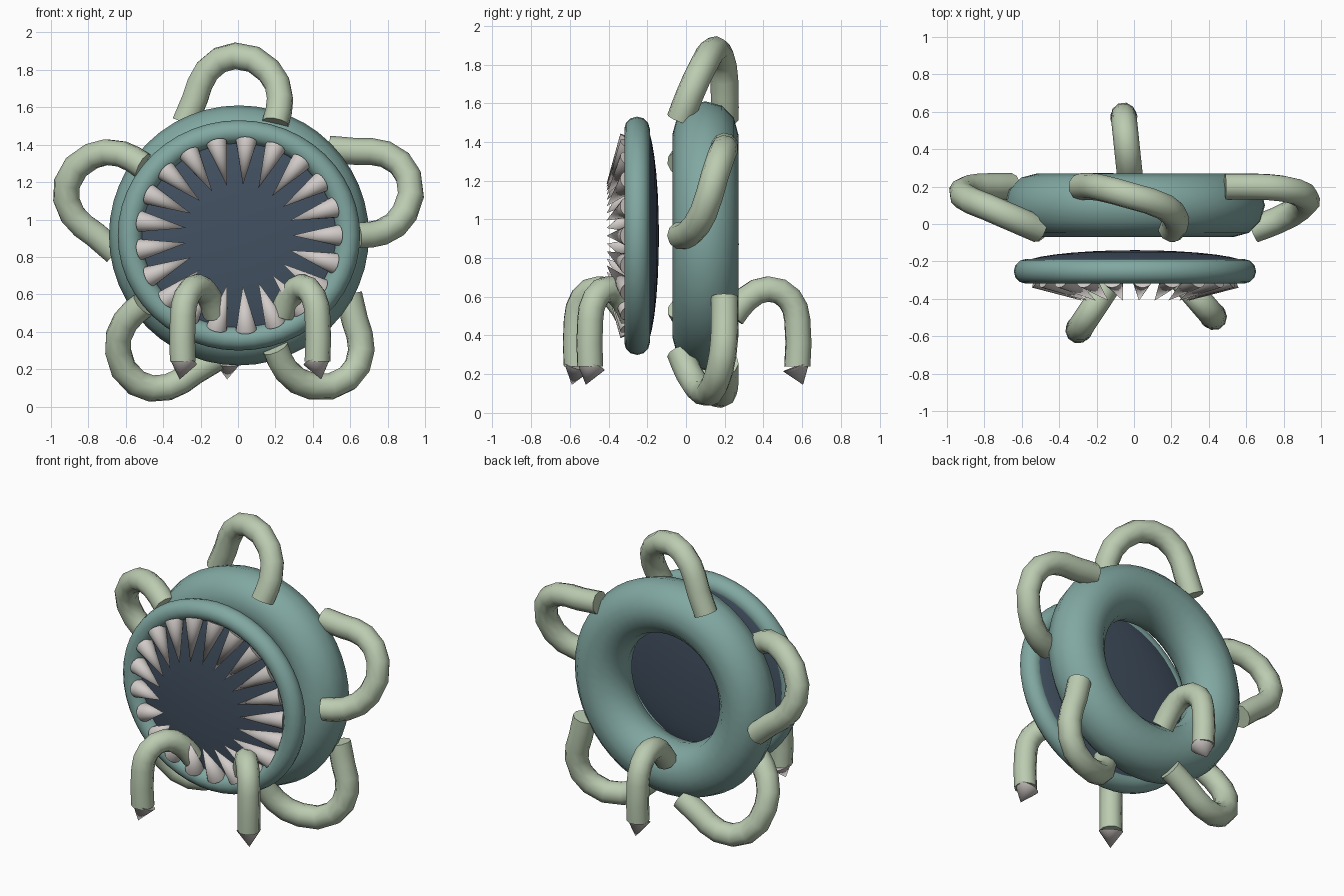
import bpy
from math import pi, cos, sin, radians
from mathutils import Vector, Matrix

cube = bpy.data.objects.get("Cube")
if cube:
    bpy.data.objects.remove(cube, do_unlink=True)


def make_material(name, rgb):
    m = bpy.data.materials.new(name)
    m.use_nodes = True
    m.diffuse_color = (*rgb, 1)
    m.node_tree.nodes["Principled BSDF"].inputs["Base Color"].default_value = (*rgb, 1)
    return m


teal = make_material("teal", (0.22, 0.39, 0.36))
sage = make_material("sage green", (0.50, 0.60, 0.44))
navy = make_material("dark slate", (0.055, 0.082, 0.12))
bone = make_material("bone", (0.64, 0.60, 0.58))

CENTER = Vector((0.005, 0, 0.915))
SQUASH = 0.95


def finish(ob, name, mat):
    ob.name = name
    ob.data.materials.clear()
    ob.data.materials.append(mat)
    bpy.ops.object.select_all(action='DESELECT')
    ob.select_set(True)
    bpy.context.view_layer.objects.active = ob
    bpy.ops.object.shade_smooth_by_angle(angle=radians(50))
    return ob


def ring(name, y, outer, tube, squash=1.0):
    bpy.ops.mesh.primitive_torus_add(
        major_segments=48, minor_segments=12, major_radius=outer - tube,
        minor_radius=tube, location=CENTER + Vector((0, y, 0)), rotation=(pi / 2, 0, 0))
    ob = bpy.context.object
    ob.scale = (1, squash, 1)
    return finish(ob, name, teal)


def tube(name, points, radius):
    """Round tube with closed ends along a path."""
    cu = bpy.data.curves.new(name, 'CURVE')
    cu.dimensions = '3D'
    cu.bevel_depth = radius
    cu.bevel_resolution = 3
    cu.use_fill_caps = True
    cu.resolution_u = 2
    sp = cu.splines.new('BEZIER')
    sp.bezier_points.add(len(points) - 1)
    for bp, p in zip(sp.bezier_points, points):
        bp.co = p
        bp.handle_left_type = bp.handle_right_type = 'AUTO'
    tmp = bpy.data.objects.new(name + "_path", cu)
    bpy.context.collection.objects.link(tmp)
    dg = bpy.context.evaluated_depsgraph_get()
    mesh = bpy.data.meshes.new_from_object(tmp.evaluated_get(dg))
    bpy.data.objects.remove(tmp, do_unlink=True)
    ob = bpy.data.objects.new(name, mesh)
    bpy.context.collection.objects.link(ob)
    return finish(ob, name, sage)


def spike(name, base, tip, radius):
    base, tip = Vector(base), Vector(tip)
    axis = tip - base
    bpy.ops.mesh.primitive_cone_add(
        vertices=16, radius1=radius, radius2=0, depth=axis.length,
        location=(base + tip) / 2,
        rotation=axis.to_track_quat('Z', 'Y').to_euler())
    return finish(bpy.context.object, name, bone)


# Body ring and mouth ring
ring("body_ring", 0.10, 0.695, 0.17)
ring("mouth_ring", -0.253, 0.648, 0.066, SQUASH)

# Shallow dark disc closing the mouth
bpy.ops.mesh.primitive_uv_sphere_add(
    segments=48, ring_count=16, radius=1,
    location=CENTER + Vector((0, -0.22, 0)), rotation=(pi / 2, 0, 0))
bpy.context.object.scale = (0.61, 0.61 * SQUASH, 0.08)
finish(bpy.context.object, "mouth_disc", navy)

# Teeth around the mouth, pointing inward and forward
TEETH = 21
for i in range(TEETH):
    a = 2 * pi * i / TEETH
    d = Vector((cos(a), 0, sin(a) * SQUASH))
    spike(f"tooth_{i + 1}", CENTER + d * 0.53 + Vector((0, -0.29, 0)),
          CENTER + d * 0.285 + Vector((0, -0.41, 0)), 0.056)

# Five looping tentacles, given relative to the ring centre
loop = [(0.195, -0.03, 0.60), (0.22, 0.02, 0.73), (0.16, 0.09, 0.88),
        (-0.02, 0.15, 0.96), (-0.17, 0.19, 0.88), (-0.235, 0.20, 0.73),
        (-0.29, 0.20, 0.60)]
for i in range(5):
    turn = Matrix.Rotation(2 * pi * i / 5, 3, 'Y')
    tube(f"tentacle_loop_{i + 1}", [CENTER + turn @ Vector(p) for p in loop], 0.072)

# Three arched legs: hip and foot positions in plan
legs = {"front_right": ((-0.12, -0.30), (-0.295, -0.565)),
        "front_left": ((0.24, -0.28), (0.425, -0.495)),
        "back": ((-0.02, 0.24), (-0.055, 0.575))}
arch = [(0, 0.50), (0.22, 0.59), (0.55, 0.64), (0.88, 0.59), (1, 0.48), (1, 0.24)]
for side, (hip, foot) in legs.items():
    hip, foot = Vector((*hip, 0)), Vector((*foot, 0))
    path = [hip.lerp(foot, t) + Vector((0, 0, z)) for t, z in arch]
    tube(side + "_leg", path, 0.069)
    out = (foot - hip).normalized()
    spike(side + "_claw", path[-1] - out * 0.005,
          foot + out * 0.03 + Vector((0, 0, 0.145)), 0.073)
